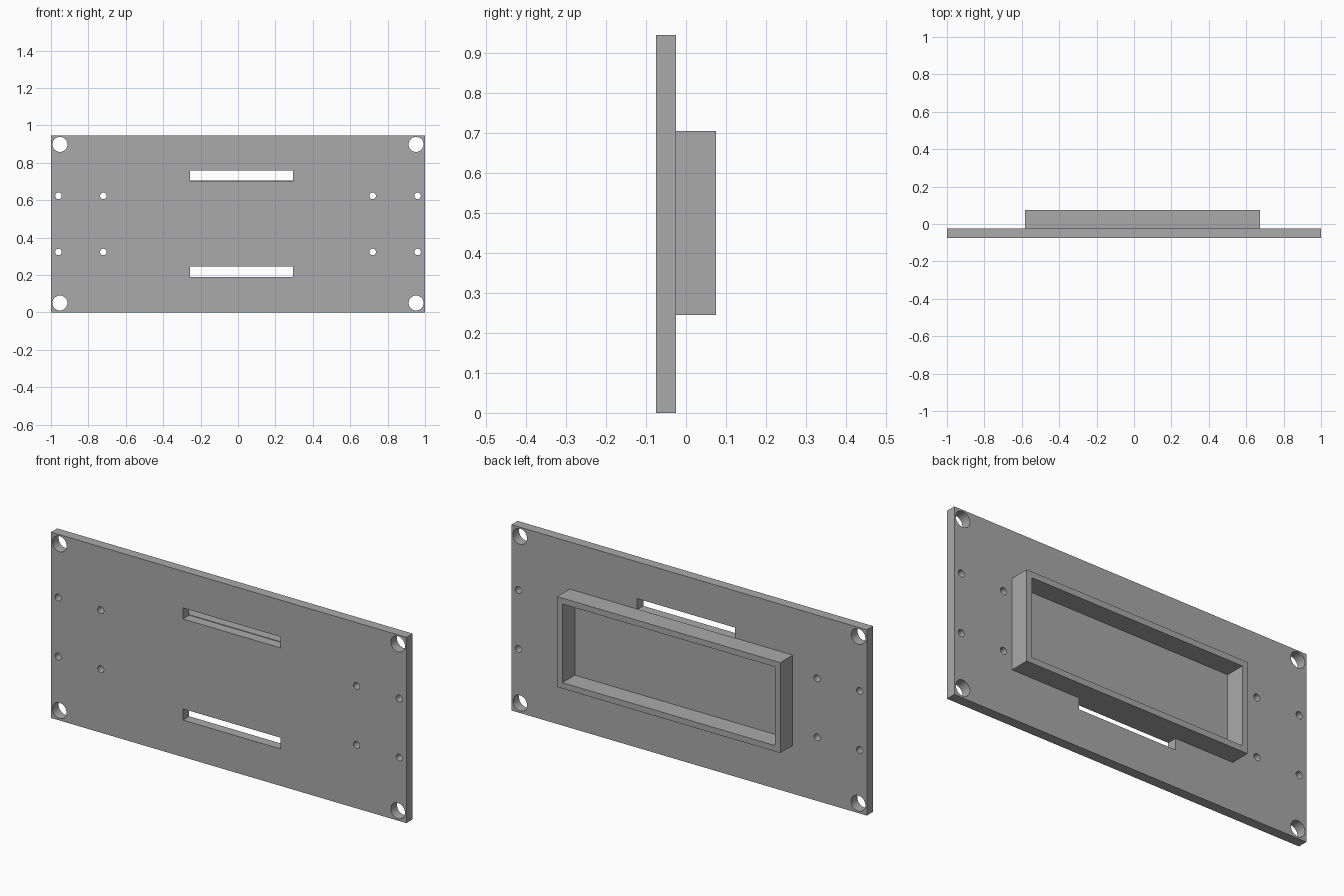
import bpy, bmesh
from math import sin, cos, pi, radians

cube = bpy.data.objects.get("Cube")
if cube:
    bpy.data.objects.remove(cube, do_unlink=True)

grey = bpy.data.materials.new("plain grey")
grey.use_nodes = True
colour = (0.4, 0.4, 0.4, 1)
grey.diffuse_color = colour
grey.node_tree.nodes["Principled BSDF"].inputs["Base Color"].default_value = colour


def rect(x0, x1, z0, z1):
    return [(x0, z0), (x1, z0), (x1, z1), (x0, z1)]


def circle(x, z, r, n=32):
    return [(x + r * cos(2 * pi * i / n), z + r * sin(2 * pi * i / n)) for i in range(n)]


def extruded(name, outlines, y0, y1):
    """Fill the first outline, leave the others as openings, extrude along y."""
    curve = bpy.data.curves.new(name, "CURVE")
    curve.dimensions = "2D"
    curve.fill_mode = "BOTH"
    curve.extrude = (y1 - y0) / 2
    for pts in outlines:
        spline = curve.splines.new("POLY")
        spline.points.add(len(pts) - 1)
        for p, (x, z) in zip(spline.points, pts):
            p.co = (x, z, 0, 1)
        spline.use_cyclic_u = True
    ob = bpy.data.objects.new(name, curve)
    bpy.context.collection.objects.link(ob)
    ob.location.y = (y0 + y1) / 2
    ob.rotation_euler.x = radians(90)
    bpy.ops.object.select_all(action="DESELECT")
    ob.select_set(True)
    bpy.context.view_layer.objects.active = ob
    bpy.ops.object.convert(target="MESH")
    ob = bpy.context.object
    # Weld caps to walls and make the shell consistent
    bm = bmesh.new()
    bm.from_mesh(ob.data)
    bmesh.ops.remove_doubles(bm, verts=bm.verts, dist=0.0001)
    bmesh.ops.recalc_face_normals(bm, faces=bm.faces)
    bm.to_mesh(ob.data)
    bm.free()
    ob.data.materials.clear()
    ob.data.materials.append(grey)
    bpy.ops.object.shade_smooth_by_angle(angle=radians(30))
    return ob


# Mounting plate with corner holes, screw holes and two slots
height = 0.945
openings = [rect(-0.257, 0.293, 0.188, 0.245), rect(-0.257, 0.293, 0.702, 0.758)]
for side in (-1, 1):
    for z in (0.05, height - 0.047):
        openings.append(circle(side * 0.952, z, 0.04))
    for x in (0.72, 0.96):
        for z in (0.323, 0.623):
            openings.append(circle(side * x, z, 0.0175, 24))
extruded("mounting_plate", [rect(-1, 1, 0, height)] + openings, -0.075, -0.025)

# Raised rectangular frame on the back
x0, x1, z0, z1, wall = -0.583, 0.673, 0.245, 0.705, 0.03
extruded("back_frame", [rect(x0, x1, z0, z1),
                        rect(x0 + wall, x1 - wall, z0 + wall, z1 - wall)], -0.025, 0.075)
